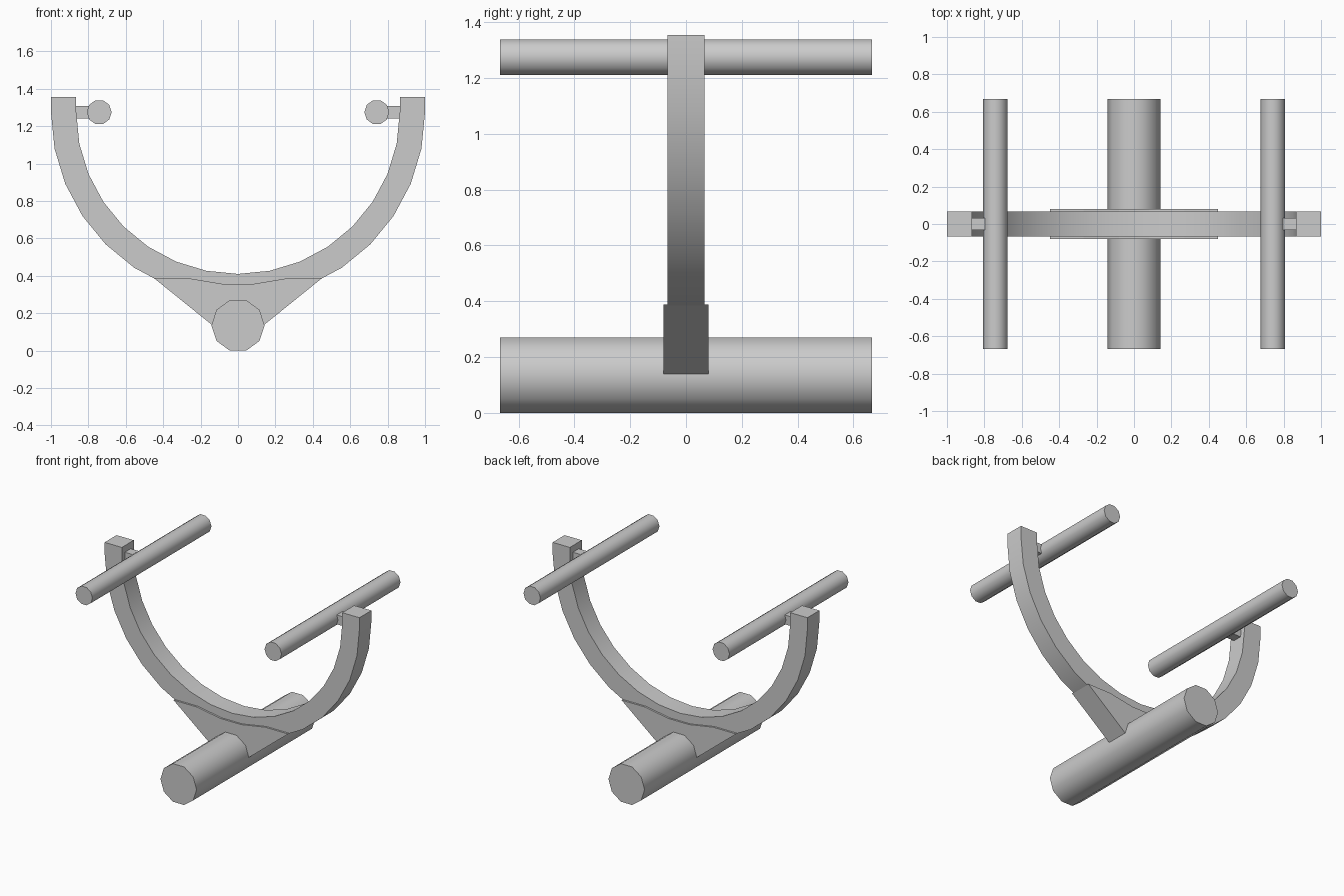
import bpy, bmesh
from math import cos, sin, pi, radians

if "Cube" in bpy.data.objects:
    bpy.data.objects.remove(bpy.data.objects["Cube"])


def prism(name, profile, half_depth, smooth=None):
    """Extrude an (x, z) outline along y, centred on y = 0."""
    bm = bmesh.new()
    face = bm.faces.new([bm.verts.new((x, -half_depth, z)) for x, z in profile])
    ext = bmesh.ops.extrude_face_region(bm, geom=[face], use_keep_orig=True)
    verts = [v for v in ext["geom"] if isinstance(v, bmesh.types.BMVert)]
    bmesh.ops.translate(bm, verts=verts, vec=(0, 2 * half_depth, 0))
    bmesh.ops.recalc_face_normals(bm, faces=bm.faces)
    mesh = bpy.data.meshes.new(name)
    bm.to_mesh(mesh)
    bm.free()
    obj = bpy.data.objects.new(name, mesh)
    bpy.context.collection.objects.link(obj)
    if smooth:
        bpy.ops.object.select_all(action='DESELECT')
        obj.select_set(True)
        bpy.context.view_layer.objects.active = obj
        bpy.ops.object.shade_smooth_by_angle(angle=radians(smooth))
    return obj


def ring(cx, cz, r, n=10):
    return [(cx + r * cos(2 * pi * i / n), cz + r * sin(2 * pi * i / n)) for i in range(n)]


def half_arc(r, n=16):
    return [(r * cos(pi + pi * i / n), AXIS + r * sin(pi + pi * i / n)) for i in range(n + 1)]


AXIS, TOP = 1.275, 1.355
OUTER, INNER = 1.0, 0.865

# U-shaped yoke with short straight ends
prism("yoke",
      [(-OUTER, TOP)] + half_arc(OUTER) + [(OUTER, TOP), (INNER, TOP)]
      + half_arc(INNER)[::-1] + [(-INNER, TOP)], 0.067, 30)

# Base tube
prism("base_tube", ring(0, 0.135, 0.142), 0.667, 40)

# Gusset joining yoke and base tube
right = [(0.14, 0.138), (0.45, 0.388), (0.27, 0.388), (0.08, 0.356)]
prism("gusset", right + [(-x, z) for x, z in reversed(right)], 0.08)

# Side rods and the short links holding them
for side, s in (("left", -1), ("right", 1)):
    prism(side + "_rod", ring(s * 0.742, AXIS, 0.0665), 0.667, 40)
    x0, x1 = s * 0.77, s * 0.875
    prism(side + "_link", [(x0, AXIS - 0.033), (x1, AXIS - 0.033),
                           (x1, AXIS + 0.033), (x0, AXIS + 0.033)], 0.033)
